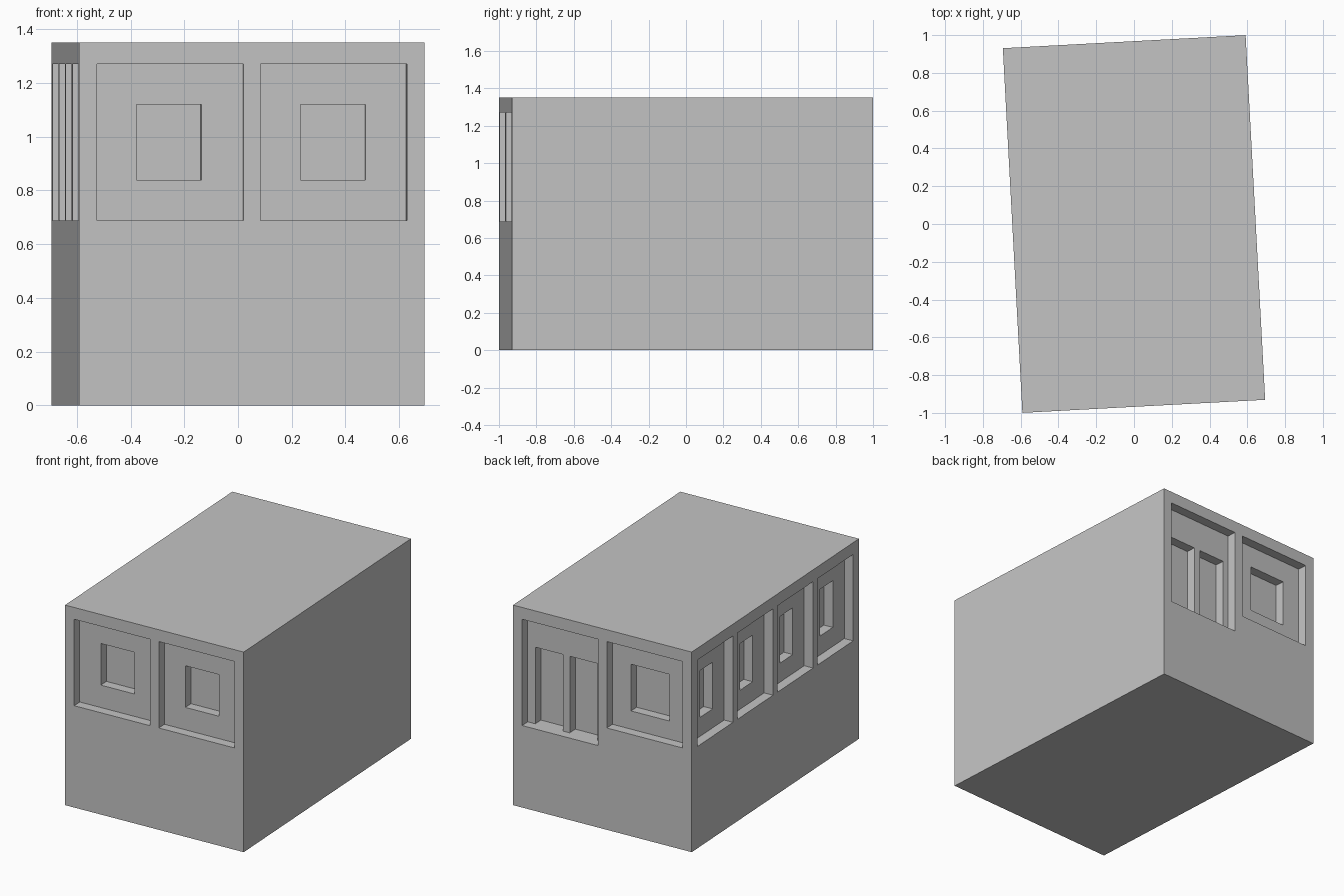
import bpy, bmesh
from math import radians
from mathutils import Matrix

cube = bpy.data.objects.get("Cube")
if cube:
    bpy.data.objects.remove(cube, do_unlink=True)

W, L, H = 1.287, 1.933, 1.35      # block size before turning
D = 0.064                         # depth of each recess step
TURN = radians(3.07)

grey = bpy.data.materials.new("plaster_grey")
grey.use_nodes = True
grey.diffuse_color = (0.55, 0.55, 0.55, 1)
grey.node_tree.nodes["Principled BSDF"].inputs["Base Color"].default_value = (0.55, 0.55, 0.55, 1)


def add_box(bm, x, y, z):
    """Add a box given its (low, high) range on each axis."""
    size = [b - a for a, b in (x, y, z)]
    mid = [(a + b) / 2 for a, b in (x, y, z)]
    bmesh.ops.create_cube(bm, size=1, matrix=Matrix.Translation(mid) @ Matrix.Diagonal((*size, 1)))


def make_object(name, bm):
    mesh = bpy.data.meshes.new(name)
    bm.to_mesh(mesh)
    bm.free()
    mesh.materials.append(grey)
    obj = bpy.data.objects.new(name, mesh)
    bpy.context.collection.objects.link(obj)
    return obj


def recess(bm, wall, centre, width, z, depth):
    """Add a cutter box that sinks into the named wall."""
    along = (centre - width / 2, centre + width / 2)
    if wall == "front":
        add_box(bm, along, (-L / 2 - 0.05, -L / 2 + depth), z)
    elif wall == "back":
        add_box(bm, along, (L / 2 - depth, L / 2 + 0.05), z)
    else:
        add_box(bm, (-W / 2 - 0.05, -W / 2 + depth), along, z)


# Building block
bm = bmesh.new()
add_box(bm, (-W / 2, W / 2), (-L / 2, L / 2), (0, H))
building = make_object("building", bm)

panels, openings = bmesh.new(), bmesh.new()
panel_z = (0.687, 1.27)
BAY = 0.305

# Front wall: two panels, each with a small window
for side in (-BAY, BAY):
    recess(panels, "front", side, 0.546, panel_z, D)
    recess(openings, "front", side, 0.242, (0.838, 1.119), 2 * D)

# Back wall: a window panel and a taller panel with two door openings
recess(panels, "back", -BAY, 0.546, panel_z, D)
recess(openings, "back", -BAY, 0.276, (0.81, 1.125), 2 * D)
recess(panels, "back", BAY, 0.546, (0.553, 1.27), D)
for door in (0.175, 0.423):
    recess(openings, "back", door, 0.2, (0.553, 1.07), 2 * D)

# Side wall: a row of four window panels
for i in range(4):
    y = (i - 1.5) * 0.463
    recess(panels, "side", y, 0.411, panel_z, D)
    recess(openings, "side", y, 0.145, (0.815, 1.13), 2 * D)

# Cut the panels, then the openings inside them
for name, cutter_bm in (("panel_cutter", panels), ("opening_cutter", openings)):
    cutter = make_object(name, cutter_bm)
    cutter.hide_render = True
    mod = building.modifiers.new(name, "BOOLEAN")
    mod.operation = "DIFFERENCE"
    mod.solver = "EXACT"
    mod.object = cutter
    bpy.context.view_layer.objects.active = building
    bpy.ops.object.modifier_apply(modifier=mod.name)
    bpy.data.objects.remove(cutter, do_unlink=True)

# Turn the whole block slightly on its base
building.data.transform(Matrix.Rotation(TURN, 4, "Z"))
